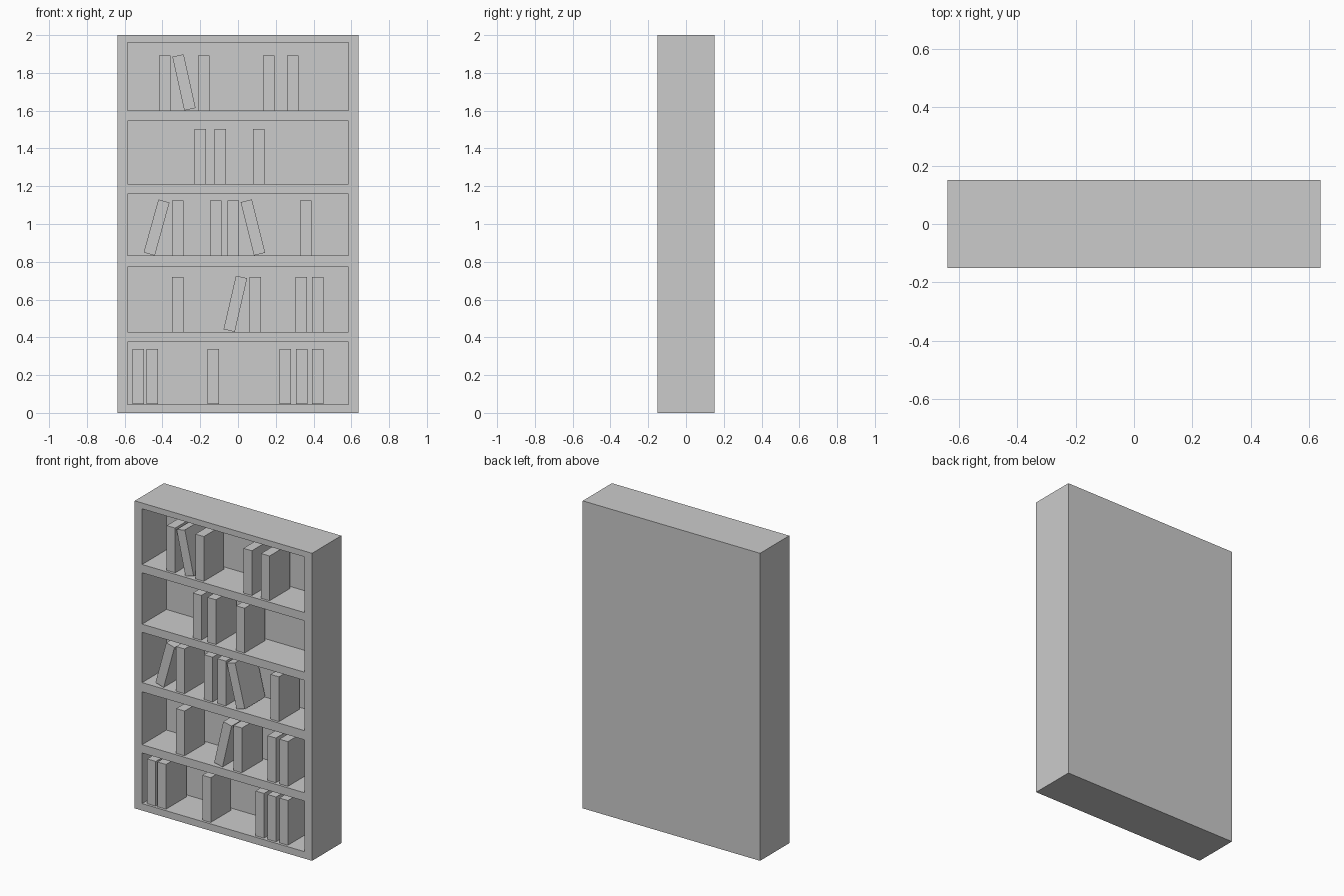
import bpy
import math

if "Cube" in bpy.data.objects:
    bpy.data.objects.remove(bpy.data.objects["Cube"])

# Overall cabinet size and wall positions
WIDTH, DEPTH, HEIGHT = 1.276, 0.30, 2.0
INNER_X = 0.585
BACK_Y = 0.10

# Book size and placement in depth
BOOK_W, BOOK_H = 0.061, 0.291
BOOK_Y0, BOOK_Y1 = -0.135, 0.075


def box(name, x0, x1, y0, y1, z0, z1, lean=0.0):
    """Box from its extents, optionally leaning sideways about its centre."""
    bpy.ops.mesh.primitive_cube_add(
        size=1,
        location=((x0 + x1) / 2, (y0 + y1) / 2, (z0 + z1) / 2),
        rotation=(0, math.radians(lean), 0))
    ob = bpy.context.object
    ob.name = name
    ob.scale = (x1 - x0, y1 - y0, z1 - z0)
    return ob


# Each shelf: floor z, ceiling z, upright book centres, leaning books (x, degrees)
SHELVES = [
    (0.045, 0.374, (-0.528, -0.454, -0.132, 0.251, 0.338, 0.423), ()),
    (0.428, 0.772, (-0.320, 0.092, 0.336, 0.423), ((-0.014, 13),)),
    (0.832, 1.159, (-0.320, -0.119, -0.024, 0.359), ((-0.431, 15.5), (0.079, -14))),
    (1.212, 1.546, (-0.200, -0.095, 0.111), ()),
    (1.600, 1.962, (-0.388, -0.182, 0.164, 0.291), ((-0.286, -12.5),)),
]

# Cabinet body: solid block with one recess cut per shelf
cabinet = box("cabinet", -WIDTH / 2, WIDTH / 2, -DEPTH / 2, DEPTH / 2, 0, HEIGHT)
for floor, ceiling, _, _ in SHELVES:
    cutter = box("recess_cutter", -INNER_X, INNER_X, -0.3, BACK_Y, floor, ceiling)
    cutter.hide_render = True
    mod = cabinet.modifiers.new("recess", 'BOOLEAN')
    mod.operation = 'DIFFERENCE'
    mod.solver = 'EXACT'
    mod.object = cutter
    bpy.context.view_layer.objects.active = cabinet
    bpy.ops.object.modifier_apply(modifier=mod.name)
    bpy.data.objects.remove(cutter)

# Books: upright ones stand on the shelf, leaning ones touch it with one corner
for row, (floor, _, upright, leaning) in enumerate(SHELVES, 1):
    books = [(x, 0) for x in upright] + list(leaning)
    for i, (x, lean) in enumerate(books, 1):
        a = math.radians(abs(lean))
        half = (BOOK_H * math.cos(a) + BOOK_W * math.sin(a)) / 2
        zc = floor + half + 0.001
        box(f"book_{row}_{i}", x - BOOK_W / 2, x + BOOK_W / 2, BOOK_Y0, BOOK_Y1,
            zc - BOOK_H / 2, zc + BOOK_H / 2, lean)
